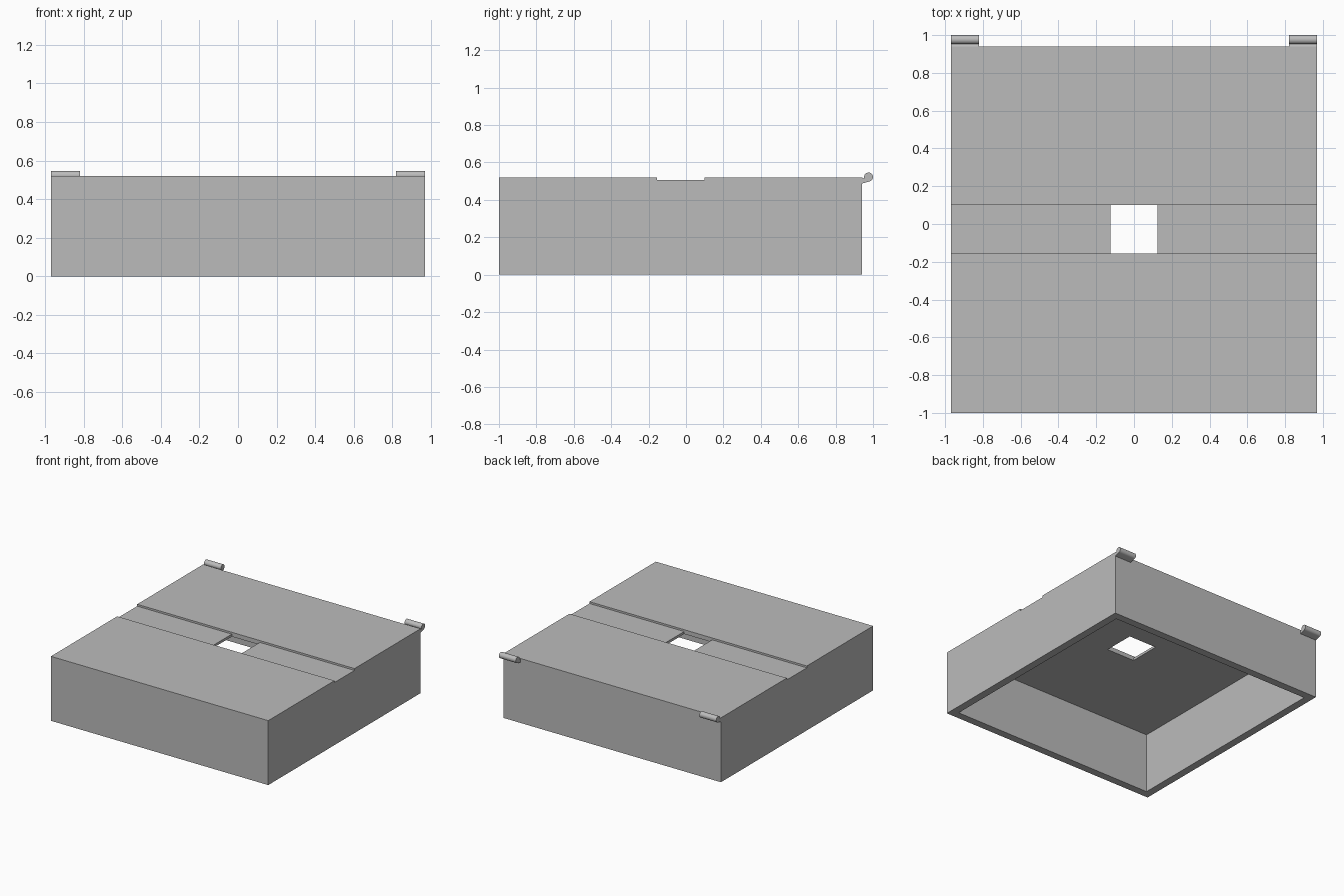
import bpy
import bmesh
from math import cos, sin, radians

cube = bpy.data.objects.get("Cube")
if cube:
    bpy.data.objects.remove(cube, do_unlink=True)

GREY = (0.5, 0.5, 0.5, 1)
grey = bpy.data.materials.new("plain grey")
grey.use_nodes = True
grey.diffuse_color = GREY
grey.node_tree.nodes["Principled BSDF"].inputs["Base Color"].default_value = GREY

HALF_W, FRONT, BACK, TOP = 0.97, -1.0, 0.94, 0.52
GROOVE = (-0.155, 0.10)
GROOVE_Z, CEILING, WALL = 0.505, 0.485, 0.062
HOLE_HALF = 0.125


def prism(name, profile, x0, x1):
    """Extrude a (y, z) profile along x."""
    bm = bmesh.new()
    face = bm.faces.new([bm.verts.new((x0, y, z)) for y, z in profile])
    ext = bmesh.ops.extrude_face_region(bm, geom=[face])
    moved = [v for v in ext["geom"] if isinstance(v, bmesh.types.BMVert)]
    bmesh.ops.translate(bm, verts=moved, vec=(x1 - x0, 0, 0))
    bmesh.ops.recalc_face_normals(bm, faces=bm.faces)
    mesh = bpy.data.meshes.new(name)
    bm.to_mesh(mesh)
    bm.free()
    mesh.materials.append(grey)
    obj = bpy.data.objects.new(name, mesh)
    bpy.context.collection.objects.link(obj)
    return obj


def rect(y0, y1, z0, z1):
    return [(y0, z0), (y1, z0), (y1, z1), (y0, z1)]


def select(obj):
    bpy.ops.object.select_all(action="DESELECT")
    obj.select_set(True)
    bpy.context.view_layer.objects.active = obj


def cut(obj, cutter):
    cutter.hide_render = True
    mod = obj.modifiers.new("cut", "BOOLEAN")
    mod.operation = "DIFFERENCE"
    mod.solver = "EXACT"
    mod.object = cutter
    select(obj)
    bpy.ops.object.modifier_apply(modifier=mod.name)
    bpy.data.objects.remove(cutter, do_unlink=True)


# Box lid with a shallow groove across the top
g0, g1 = GROOVE
lid = prism("lid_shell", [
    (FRONT, 0), (BACK, 0), (BACK, TOP), (g1, TOP), (g1, GROOVE_Z),
    (g0, GROOVE_Z), (g0, TOP), (FRONT, TOP)], -HALF_W, HALF_W)

# Hollow underside, then the square opening in the groove
cut(lid, prism("cavity_cutter", rect(FRONT + WALL, BACK - WALL, -0.1, CEILING),
               -HALF_W + WALL, HALF_W - WALL))
cut(lid, prism("opening_cutter", rect(g0, g1, 0.4, 0.6), -HOLE_HALF, HOLE_HALF))

# Hinge knuckles: round barrel on a short tapered lug
CY, CZ, R = 0.976, 0.522, 0.024
barrel = [(CY + R * cos(radians(a)), CZ + R * sin(radians(a)))
          for a in range(-70, 201, 10)]
knuckle = barrel + [(BACK, 0.52), (BACK, 0.487)]
for name, x0, x1 in (("left_hinge", 0.82, HALF_W), ("right_hinge", -HALF_W, -0.82)):
    hinge = prism(name, knuckle, x0, x1)
    select(hinge)
    bpy.ops.object.shade_smooth_by_angle(angle=radians(25))
